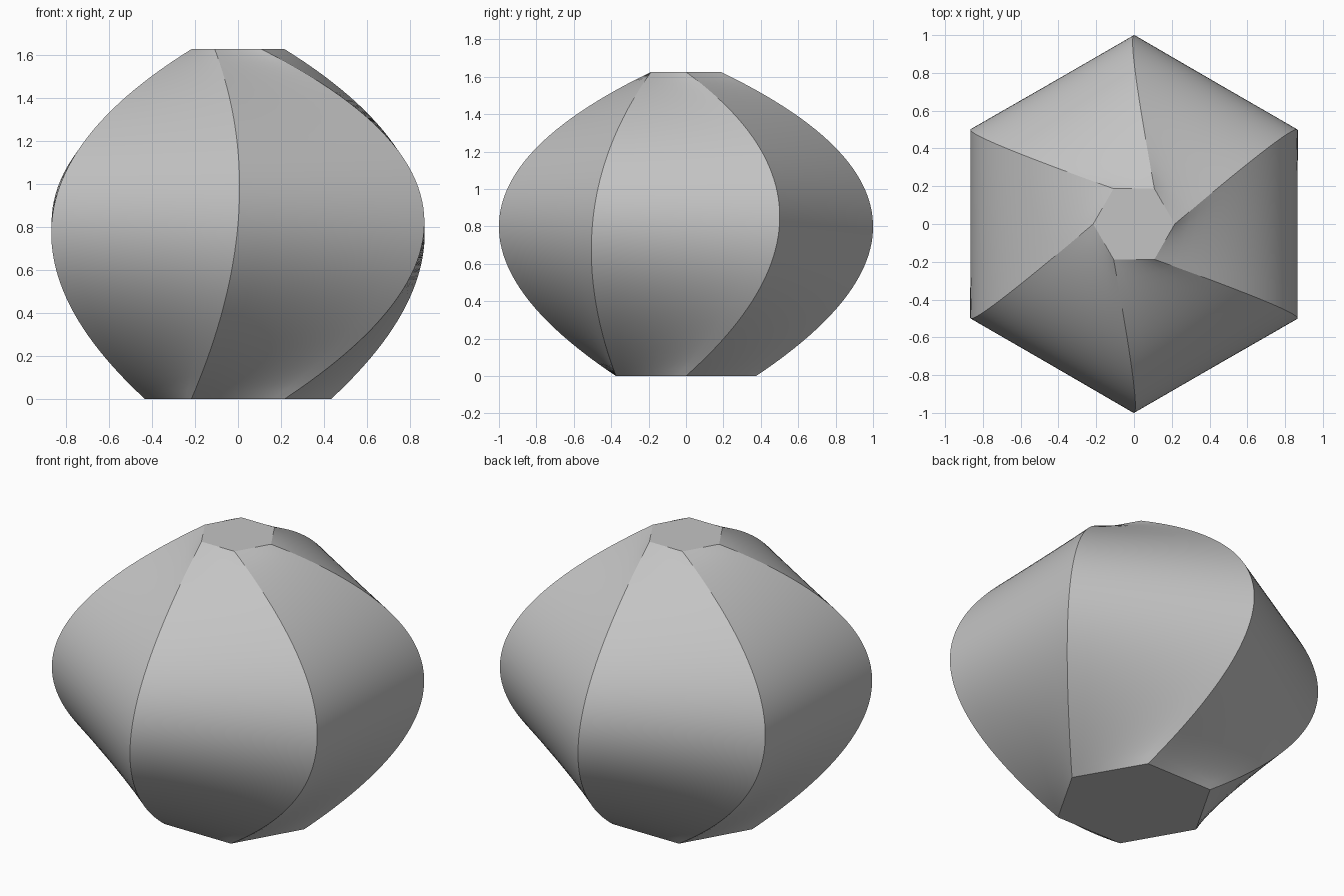
import bpy, bmesh
from math import cos, sin, radians
from mathutils import Vector

cube = bpy.data.objects.get("Cube")
if cube:
    bpy.data.objects.remove(cube)

SIDES, ROWS, COLS = 6, 48, 8
HEIGHT = 1.625
# Hexagonal sections: radius, turn in degrees, height
SECTIONS = [(0.433, 0, 0), (1.0, 30, HEIGHT / 2), (0.216, 0, HEIGHT)]


def corner(section, i):
    radius, turn, z = section
    a = radians(turn + i * 360 / SIDES)
    return Vector((radius * cos(a), radius * sin(a), z))


def rib(i, u):
    """Quadratic curve through one corner of each section, spaced by chord length."""
    a, b, c = (corner(s, i) for s in SECTIONS)
    lower, upper = (b - a).length, (c - b).length
    m = lower / (lower + upper)
    rise, fall = (b - a) / m, (c - b) / (1 - m)
    return a + rise * u + (fall - rise) * u * (u - m)


# Lofted rings, with straight sides between the ribs
bm = bmesh.new()
rings = []
for r in range(ROWS + 1):
    ring = []
    for i in range(SIDES):
        p, q = rib(i, r / ROWS), rib(i + 1, r / ROWS)
        ring += [bm.verts.new(p.lerp(q, k / COLS)) for k in range(COLS)]
    rings.append(ring)

# Curved, twisted sides
n = SIDES * COLS
for low, high in zip(rings, rings[1:]):
    for k in range(n):
        j = (k + 1) % n
        bm.faces.new((low[k], low[j], high[j], high[k])).smooth = True

# Flat bottom and top
bm.faces.new(rings[0][::-1])
bm.faces.new(rings[-1])

# Sharp ribs and rims
for low, high in zip(rings, rings[1:]):
    for k in range(0, n, COLS):
        bm.edges.get((low[k], high[k])).smooth = False
for ring in (rings[0], rings[-1]):
    for k in range(n):
        bm.edges.get((ring[k], ring[(k + 1) % n])).smooth = False

mesh = bpy.data.meshes.new("twisted_hexagonal_body")
bm.to_mesh(mesh)
bm.free()
body = bpy.data.objects.new("twisted_hexagonal_body", mesh)
bpy.context.collection.objects.link(body)

# Plain grey
grey = bpy.data.materials.new("light_grey")
grey.use_nodes = True
grey.diffuse_color = (0.55, 0.55, 0.55, 1)
grey.node_tree.nodes["Principled BSDF"].inputs["Base Color"].default_value = grey.diffuse_color
mesh.materials.append(grey)
